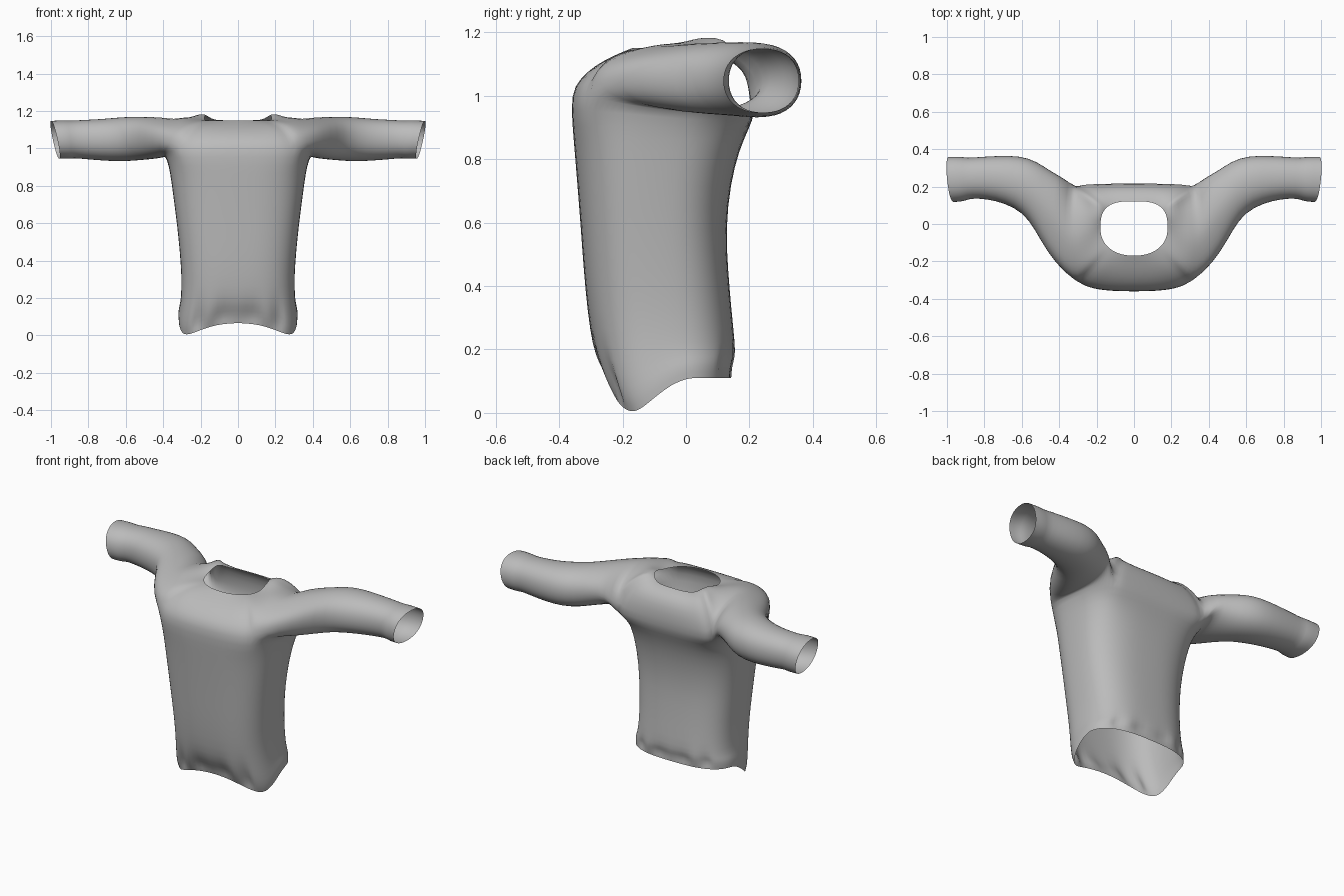
import bpy, bmesh, math
from mathutils import Vector

if "Cube" in bpy.data.objects:
    bpy.data.objects.remove(bpy.data.objects["Cube"])

N = 40           # points around the torso; each armhole spans 11 of them
bm = bmesh.new()


def smooth(a, b, v):
    t = max(0.0, min(1.0, (v - a) / (b - a)))
    return t * t * (3 - 2 * t)


def power(v, e):
    return math.copysign(abs(v) ** e, v)


def oval(i, a, yf, yb, nf, nb):
    """Point i of a rounded-box outline; nf, nb set front and back squareness."""
    t = 2 * math.pi * i / N
    c, s = math.cos(t), math.sin(t)
    n = nb if s > 0 else nf
    return a * power(c, 2 / n), (yf + yb) / 2 + (yb - yf) / 2 * power(s, 2 / n)


def hem(x, y):
    front = 0.068 - 0.083 * min(1, abs(x) / 0.29) ** 2
    return front + (0.11 - front) * smooth(-0.21, 0.01, y)


def bridge(r1, r2):
    k = len(r1)
    for i in range(k):
        bm.faces.new((r1[i], r1[(i + 1) % k], r2[(i + 1) % k], r2[i]))


def corner(i, c):
    """Weight around the pair of outline corners c steps from the sides."""
    return max(math.exp(-((i - k) / 2.5) ** 2) for k in (c, c + 10))


# Torso: hem to chest (height, half width, front y, back y, corner fullness)
rows = [(0.0, 0.318, -0.230, 0.143, 0), (0.05, 0.320, -0.254, 0.151, 0),
        (0.12, 0.312, -0.277, 0.157, 0), (0.21, 0.304, -0.295, 0.156, 0),
        (0.32, 0.302, -0.311, 0.144, 0), (0.45, 0.312, -0.323, 0.133, 0),
        (0.58, 0.325, -0.332, 0.126, 0), (0.72, 0.343, -0.343, 0.140, 0),
        (0.83, 0.358, -0.352, 0.168, 0.15), (0.90, 0.369, -0.358, 0.200, 0.5),
        (0.96, 0.390, -0.364, 0.218, 1)]
rings = []
for r, (z, a, yf, yb, full) in enumerate(rows):
    ring = []
    for i in range(N):
        last = r == len(rows) - 1
        x, y = oval(i, a, yf, yb, 2.8, 3.3 if last else 2.8)
        y = min(yb, y + 0.046 * full * corner(i, 5))
        y = max(yf, y - 0.018 * full * corner(i, 25))
        h = z
        if r < 3:                                   # uneven hem with gathers
            h = z + hem(x, y) * (1, 0.9, 0.5)[r]
            fold = (0, 1, 0.5)[r]
            for mid, depth in ((30, 0.036), (10, -0.026)):
                if abs(i - mid) in (1, 4):
                    y += depth * fold
                elif abs(i - mid) in (0, 2):
                    y -= 0.2 * depth * fold
        elif last:                                  # chest line falls to the back
            h = 1.005 - 0.06 * smooth(-0.33, 0.12, y)
        ring.append(bm.verts.new((x, y, h)))
    rings.append(ring)
for r1, r2 in zip(rings, rings[1:]):
    bridge(r1, r2)
chest = rings[-1]

# Shoulder arcs over each armhole, joined to the chest line
outer = list(chest)
armholes = {}
for s in (1, -1):
    idx = [(i if s > 0 else N // 2 - i) % N for i in range(-5, 6)]
    under = [chest[i] for i in idx]
    f, b = under[0].co, under[-1].co
    top = []
    for j in range(1, 10):
        t = math.pi * j / 10
        c = math.cos(t)
        p = (f + b) / 2 + (b - f) / 2 * power(c, 0.7 if c > 0 else 1.0)
        front_drop = 1 - 0.16 * smooth(0.0, -0.22, p.y)
        p.z += 0.19 * math.sin(t) ** (0.85 if c > 0 else 1.0) * front_drop
        p.x += s * 0.03 * math.sin(t)
        v = bm.verts.new(p)
        top.append(v)
        outer[idx[10 - j]] = v
    armholes[s] = under + top

# Yoke: from chest and shoulders in to the neck opening
prev = outer
for t in (0.2, 0.45, 0.72, 0.93, 1.0):
    ring = []
    for i in range(N):
        x, y = oval(i, 0.180, -0.170, 0.122, 2.2, 3.0)
        o = outer[i].co
        p = o.lerp(Vector((x, y, 1.15)), t)
        back = smooth(0.1, 0.2, o.y)
        arch = math.sin(math.pi * t ** 0.75)
        low = 1 - smooth(1.0, 1.12, o.z)
        mid = max(0, 1 - (o.x / 0.33) ** 2)         # bulge fades at the seams
        p.z += arch * (0.010 + 0.014 * low + 0.04 * back * low)
        p.z += arch * (0.022 * corner(i, 25) + 0.012 * corner(i, 5))
        p.y += arch * low * (0.022 * back * (0.4 + 0.6 * mid)
                             - 0.012 * mid * (1 - smooth(-0.3, -0.2, o.y)))
        # raised folds beside the neck
        p.z += 0.040 * math.exp(-((abs(p.x) - 0.20) / 0.05) ** 2 - ((p.y - 0.07) / 0.08) ** 2)
        ring.append(bm.verts.new(p))
    bridge(prev, ring)
    prev = ring

# Sleeves: front point xy, back point xy, bottom z, top z, outward lean of top, front droop
sleeve = [((0.420, -0.215), (0.375, 0.247), 0.948, 1.168, 0.0, 0.18),
          ((0.50, -0.09), (0.45, 0.287), 0.940, 1.170, 0.0, 0.12),
          ((0.562, 0.025), (0.52, 0.337), 0.934, 1.172, 0.0, 0.05),
          ((0.64, 0.088), (0.61, 0.367), 0.928, 1.168, 0.0, 0.0),
          ((0.74, 0.124), (0.73, 0.366), 0.934, 1.157, 0.0, 0.0),
          ((0.83, 0.136), (0.83, 0.359), 0.942, 1.153, 0.005, 0.0),
          ((0.885, 0.132), (0.895, 0.354), 0.947, 1.148, 0.01, 0.0),
          ((0.91, 0.119), (0.92, 0.362), 0.942, 1.152, 0.015, 0.0),
          ((0.965, 0.116), (0.99, 0.361), 0.944, 1.148, 0.022, 0.0)]
for s in (1, -1):
    prev = armholes[s]
    for (fx, fy), (bx, by), z0, z1, lean, droop in sleeve:
        ring = []
        for j in range(20):
            t = math.pi + math.pi * j / 10
            c, n = power(math.cos(t), 0.9), power(math.sin(t), 0.9)
            if n > 0 and c < 0:
                n *= 1 - droop * smooth(0, -0.6, c)
            x = (fx + bx) / 2 + (bx - fx) / 2 * c + lean * n
            y = (fy + by) / 2 + (by - fy) / 2 * c
            ring.append(bm.verts.new((s * x, y, (z0 + z1) / 2 + (z1 - z0) / 2 * n)))
        bridge(prev, ring)
        prev = ring

# Make every face point outward, judged by a face on the front of the body
bmesh.ops.recalc_face_normals(bm, faces=bm.faces)
front = min(bm.faces, key=lambda f: (f.calc_center_median() - Vector((0, -0.34, 0.6))).length)
if front.normal.y > 0:
    bmesh.ops.reverse_faces(bm, faces=bm.faces)

mesh = bpy.data.meshes.new("sweater")
bm.to_mesh(mesh)
bm.free()
obj = bpy.data.objects.new("sweater", mesh)
bpy.context.collection.objects.link(obj)
grey = bpy.data.materials.new("grey cloth")
grey.diffuse_color = (0.5, 0.5, 0.5, 1)
grey.use_nodes = True
grey.node_tree.nodes["Principled BSDF"].inputs["Base Color"].default_value = grey.diffuse_color
mesh.materials.append(grey)
for p in mesh.polygons:
    p.use_smooth = True
sub = obj.modifiers.new("soften", 'SUBSURF')
sub.levels = sub.render_levels = 1
